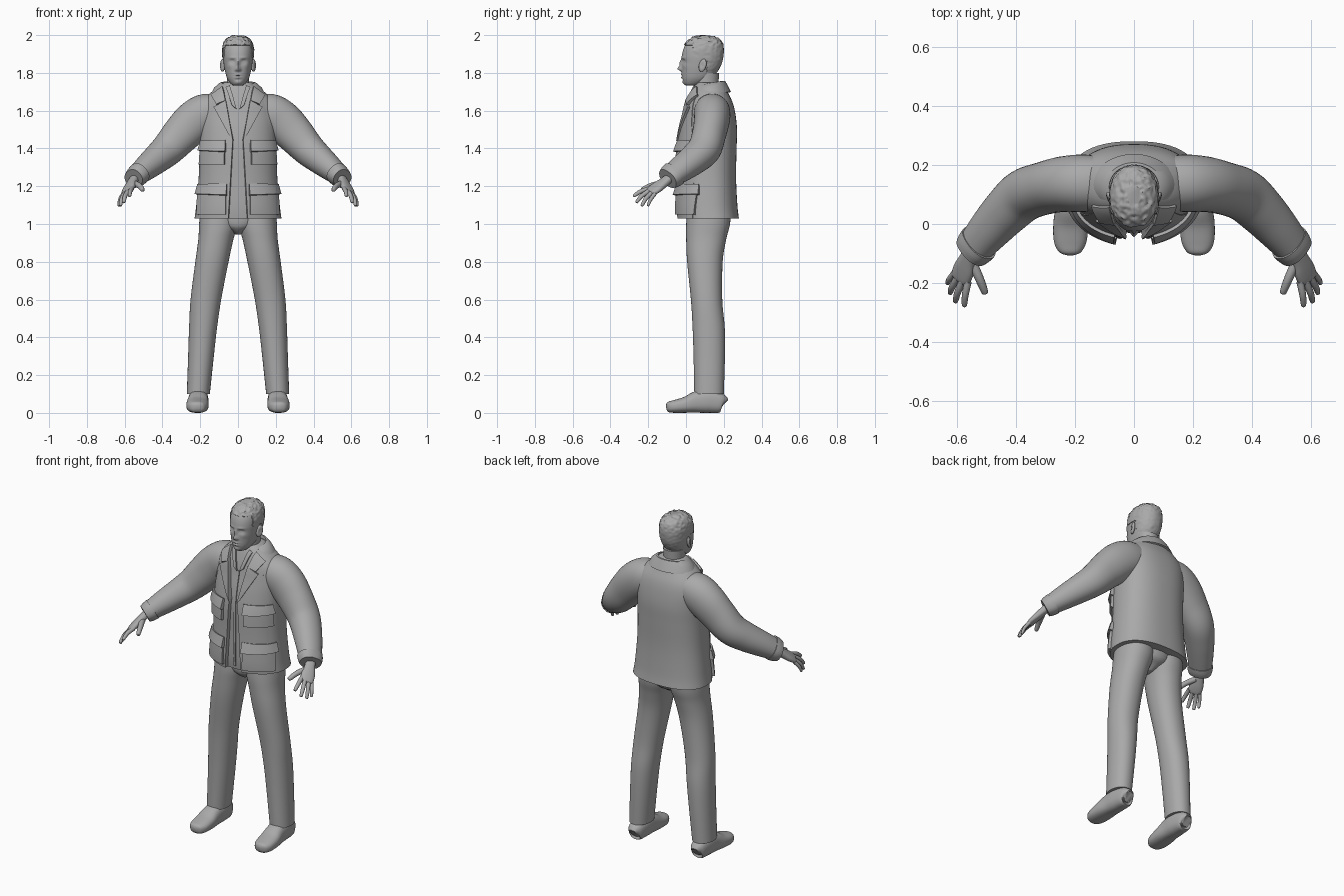
import bpy, bmesh, math
from mathutils import Vector, noise

if "Cube" in bpy.data.objects:
    bpy.data.objects.remove(bpy.data.objects["Cube"])

GREY = bpy.data.materials.new("plain grey")
GREY.diffuse_color = (0.4, 0.4, 0.4, 1)
GREY.use_nodes = True
GREY.node_tree.nodes["Principled BSDF"].inputs["Base Color"].default_value = GREY.diffuse_color


def finish(name, bm, mirror=False, thick=0, angle=40):
    """Turn a bmesh into a shaded object, optionally thickened and mirrored."""
    me = bpy.data.meshes.new(name)
    bm.to_mesh(me)
    bm.free()
    ob = bpy.data.objects.new(name, me)
    bpy.context.collection.objects.link(ob)
    me.materials.append(GREY)
    bpy.ops.object.select_all(action='DESELECT')
    ob.select_set(True)
    bpy.context.view_layer.objects.active = ob
    if thick:
        m = ob.modifiers.new("thickness", 'SOLIDIFY')
        m.thickness, m.offset = thick, -1
        bpy.ops.object.modifier_apply(modifier=m.name)
    if mirror:
        m = ob.modifiers.new("mirror", 'MIRROR')
        m.use_mirror_merge = False
        bpy.ops.object.modifier_apply(modifier=m.name)
    bpy.ops.object.shade_smooth_by_angle(angle=math.radians(angle))
    return ob


def smooth_rows(rows, n):
    """Spline each column of the rows, n steps per span."""
    out = []
    for i in range(len(rows) - 1):
        p = [rows[max(i - 1, 0)], rows[i], rows[i + 1], rows[min(i + 2, len(rows) - 1)]]
        for k in range(n):
            t = k / n
            out.append([b + .5 * t * (c - a + t * (2*a - 5*b + 4*c - d + t * (3*(b - c) + d - a)))
                        for a, b, c, d in zip(*p)])
    return out + [list(rows[-1])]


def loft(rows, side=None, power=2, segs=32, n=5):
    """Rows of x, y, z, r1, r2. Level rings if side is None, else rings across the path."""
    bm = bmesh.new()
    rows = smooth_rows(rows, n)
    pts = [Vector(r[:3]) for r in rows]
    rings = []
    for i, r in enumerate(rows):
        u, v = Vector((1, 0, 0)), Vector((0, 1, 0))
        if side:
            t = (pts[min(i + 1, len(pts) - 1)] - pts[max(i - 1, 0)]).normalized()
            s = Vector(side)
            u = (s - t * s.dot(t)).normalized()
            v = t.cross(u)
        ring = []
        for k in range(segs):
            a = 2 * math.pi * k / segs
            c, s = [math.copysign(abs(f) ** (2 / power), f) for f in (math.cos(a), math.sin(a))]
            ring.append(bm.verts.new(pts[i] + u * r[3] * c + v * r[4] * s))
        rings.append(ring)
    for a, b in zip(rings, rings[1:]):
        for k in range(segs):
            j = (k + 1) % segs
            bm.faces.new((a[k], a[j], b[j], b[k]))
    bm.faces.new(rings[0][::-1])
    bm.faces.new(rings[-1])
    bmesh.ops.recalc_face_normals(bm, faces=bm.faces)
    return bm


def upright(rows):
    """z, half width, front y, back y -> loft rows."""
    return [(0, (f + b) / 2, z, w, (b - f) / 2) for z, w, f, b in rows]


# Jacket body
TORSO = upright([(1.03, .23, -.025, .28), (1.1, .221, -.03, .272), (1.25, .208, -.028, .265),
                 (1.4, .204, -.028, .268), (1.5, .204, -.015, .27), (1.58, .204, .003, .262),
                 (1.64, .19, .015, .248), (1.69, .15, .03, .225), (1.73, .1, .045, .205),
                 (1.75, .07, .06, .18)])
POWER = 2.4
finish("jacket_body", loft(TORSO, power=POWER, segs=64))
FINE = smooth_rows(TORSO, 12)


def on_front(x, z, lift):
    """Point on the chest at x, z, raised along the surface direction."""
    r = min(FINE, key=lambda q: abs(q[2] - z))
    i = FINE.index(r)
    o = FINE[max(0, min(len(FINE) - 1, i + (1 if z > r[2] else -1)))]
    f = (z - r[2]) / (o[2] - r[2]) if o is not r else 0
    yc, w, d = [r[k] + (o[k] - r[k]) * f for k in (1, 3, 4)]
    q = min(abs(x) / w, .97)
    s = (1 - q ** POWER) ** (1 / POWER)
    nrm = Vector((q ** (POWER - 1) / w, -s ** (POWER - 1) / d, 0)).normalized()
    return Vector((x, yc - d * s, z)) + nrm * lift


def patch(name, corners, lifts, thick, n=14):
    """Fitted cloth piece: corners (x, z) from lower inner, counter-clockwise from the front."""
    bm = bmesh.new()
    grid = []
    for j in range(n + 1):
        row = []
        for i in range(n + 1):
            u, v = i / n, j / n
            w = ((1-u)*(1-v), u*(1-v), u*v, (1-u)*v)
            x, z = [sum(k * c[a] for k, c in zip(w, corners)) for a in (0, 1)]
            row.append(bm.verts.new(on_front(x, z, sum(k * l for k, l in zip(w, lifts)))))
        grid.append(row)
    for a, b in zip(grid, grid[1:]):
        for i in range(n):
            bm.faces.new((a[i], a[i + 1], b[i + 1], b[i]))
    finish(name, bm, True, thick)


# Open jacket fronts, lapels, shirt collar and zip
patch("jacket_front_lower", [(.05, 1.03), (.2, 1.03), (.18, 1.45), (.027, 1.45)],
      (.022, .003, .003, .02), .02)
patch("jacket_front_upper", [(.027, 1.45), (.18, 1.45), (.13, 1.67), (.07, 1.67)],
      (.02, .003, .003, .015), .02)
patch("lapel", [(.026, 1.44), (.04, 1.46), (.122, 1.62), (.062, 1.655)],
      (.028, .026, .022, .026), .014)
patch("collar_point", [(.064, 1.655), (.108, 1.635), (.135, 1.685), (.076, 1.73)],
      (.028, .026, .014, .014), .016)
patch("shirt_collar", [(.008, 1.61), (.032, 1.63), (.062, 1.725), (.042, 1.735)],
      (.012, .012, .01, .01), .01)
patch("zip_strip", [(0, 1.05), (.006, 1.05), (.006, 1.61), (0, 1.61)], (.006,) * 4, .007)

# Patch pockets with flaps
for label, z0, z1, x0, x1 in (("chest", 1.315, 1.43, .068, .194), ("hip", 1.05, 1.2, .062, .208)):
    patch(label + "_pocket", [(x0, z0), (x1, z0), (x1 - .004, z1), (x0, z1)],
          (.034, .016, .012, .026), .03)
    patch(label + "_pocket_flap", [(x0 - .004, z1 - .045), (x1 + .001, z1 - .04),
          (x1 - .004, z1 + .012), (x0 - .004, z1 + .015)], (.044, .022, .012, .026), .02)

# Turned-down collar round the neck
bm = bmesh.new()
rows = []
for k in range(33):
    a = math.radians(-125 + 250 * k / 32)
    s, c, f = math.sin(a), math.cos(a), (k / 16 - 1) ** 2
    rows.append([bm.verts.new((w * s, .125 + d * c, z)) for w, d, z in (
        (.078, .068, 1.70), (.084, .075, 1.758 - .02 * f), (.098, .083, 1.757 - .022 * f),
        (.125, .095, 1.735 - .025 * f), (.145, .112, 1.70 - .025 * f))])
for a, b in zip(rows, rows[1:]):
    for i in range(4):
        bm.faces.new((a[i], a[i + 1], b[i + 1], b[i]))
bmesh.ops.recalc_face_normals(bm, faces=bm.faces)
finish("jacket_collar", bm, thick=.01)

# Sleeves and cuffs
finish("sleeve", loft([(.09, .138, 1.605, .088, .085), (.17, .138, 1.582, .097, .108),
                       (.235, .135, 1.54, .094, .11), (.3, .122, 1.475, .089, .102),
                       (.37, .098, 1.398, .088, .089), (.43, .045, 1.345, .082, .078),
                       (.49, -.02, 1.295, .073, .066), (.545, -.085, 1.248, .062, .052)],
                      (0, 1, 0), 2.1, 40), True)
finish("cuff", loft([(.525, -.063, 1.265, .071, .06), (.54, -.081, 1.251, .069, .057),
                     (.553, -.097, 1.24, .062, .05)], (0, 1, 0), 2.3, 40, 3), True)

# Hands
ACROSS = (.05, .035, -.025)
finish("palm", loft([(.545, -.085, 1.245, .026, .022), (.562, -.12, 1.218, .031, .021),
                     (.576, -.155, 1.193, .039, .019), (.588, -.186, 1.172, .036, .014),
                     (.591, -.193, 1.167, .022, .007)], ACROSS, 2.4, 24), True)
for label, r, base, mid, tip in (
        ("index", .0115, (.562, -.195, 1.187), (.571, -.24, 1.172), (.574, -.274, 1.15)),
        ("middle", .0115, (.58, -.19, 1.178), (.597, -.232, 1.15), (.604, -.26, 1.118)),
        ("ring", .011, (.596, -.178, 1.168), (.615, -.212, 1.135), (.622, -.232, 1.1)),
        ("little", .0095, (.608, -.165, 1.16), (.625, -.187, 1.13), (.631, -.2, 1.1)),
        ("thumb", .015, (.55, -.125, 1.215), (.523, -.185, 1.203), (.505, -.23, 1.182))):
    end = Vector(tip) + (Vector(tip) - Vector(mid)).normalized() * .006
    finish(label + "_finger", loft([(*base, r * 1.1, r * 1.1), (*mid, r, r),
                                    (*tip, r * .8, r * .75), (*end, r * .3, r * .3)],
                                   ACROSS, 2, 14, 4), True)

# Trousers
finish("trouser_leg", loft([(.1, .125, 1.1, .098, .115), (.104, .117, 1.0, .102, .116),
                            (.117, .107, .92, .093, .106), (.138, .1, .8, .088, .094),
                            (.17, .109, .6, .081, .083), (.185, .12, .45, .074, .085),
                            (.196, .123, .3, .068, .083), (.21, .122, .1, .061, .078)],
                           power=2.15, segs=40), True)
finish("trouser_seat", loft(upright([(.945, .015, .06, .15), (.965, .05, .03, .185),
                                     (1.0, .12, .008, .225), (1.09, .16, .005, .24)])))

# Shoes
finish("shoe", loft([(.208, .2, .045, .022, .03), (.208, .188, .05, .042, .05),
                     (.209, .12, .062, .052, .062), (.211, .06, .058, .054, .058),
                     (.214, 0, .043, .059, .043), (.216, -.06, .034, .055, .034),
                     (.216, -.094, .031, .038, .027), (.216, -.105, .03, .014, .012)],
                    (1, 0, 0), 2.5, 36), True)

# Neck
finish("neck", loft(upright([(1.6, .05, .02, .15), (1.66, .062, .03, .17), (1.7, .06, .04, .17),
                             (1.74, .058, .045, .172), (1.8, .06, .05, .175)])))

# Head: plain loft, then raised and hollowed features on the face
HEAD = [(1.732, .02, .002, .05), (1.742, .038, -.01, .085), (1.77, .057, -.02, .135),
        (1.81, .069, -.022, .168), (1.85, .076, -.022, .187), (1.89, .08, -.022, .195),
        (1.93, .079, -.012, .195), (1.96, .07, .006, .186), (1.983, .048, .035, .16),
        (1.992, .018, .07, .125)]
FEATURES = [(0, 1.822, .011, .012, .022), (0, 1.85, .008, .02, .013), (.03, 1.86, .014, .011, -.012),
            (.03, 1.858, .009, .006, .006), (.03, 1.88, .02, .006, .004), (0, 1.79, .018, .005, .006),
            (0, 1.783, .02, .002, -.004), (0, 1.776, .015, .005, .006), (.047, 1.835, .014, .014, .003),
            (0, 1.748, .018, .01, .005), (.012, 1.816, .005, .006, .007), (0, 1.764, .015, .005, -.003)]
bm = loft(upright(HEAD), power=2.2, segs=96, n=8)
for v in bm.verts:
    if v.co.y < .06:
        x, z = abs(v.co.x), v.co.z
        v.co.y -= sum(h * math.exp(-((x - fx) / sx) ** 2 - ((z - fz) / sz) ** 2)
                      for fx, fz, sx, sz, h in FEATURES)
finish("head", bm, angle=60)

# Cropped hair: rough shell above a sloping hairline
bm = loft(upright([(z + .004, w + .004, f - .004, b + .004) for z, w, f, b in HEAD]),
          power=2.2, segs=80, n=7)


def below_hairline(c):
    return c.z < (1.947 if c.y < .035 else 1.88 if c.y < .11 else 1.8)


bmesh.ops.delete(bm, geom=[f for f in bm.faces if below_hairline(f.calc_center_median())],
                 context='FACES')
for v in bm.verts:
    out = (v.co - Vector((0, .09, 1.87))).normalized()
    rough = .3 + .7 * max(0, min(1, (v.co.z - 1.9) / .06))
    v.co += out * noise.noise(v.co * 70) * .007 * rough
finish("hair", bm, thick=.008)

# Ears
bm = bmesh.new()
bmesh.ops.create_uvsphere(bm, u_segments=20, v_segments=14, radius=1)
for v in bm.verts:
    x, y, z = v.co
    dent = .007 * math.exp(-((y + .2) ** 2 + z * z) * 5) if x > 0 else 0
    v.co = (.082 + .012 * x - dent + .006 * y, .088 + .02 * y + .006 * z,
            1.84 + .034 * z)
finish("ear", bm, True)
